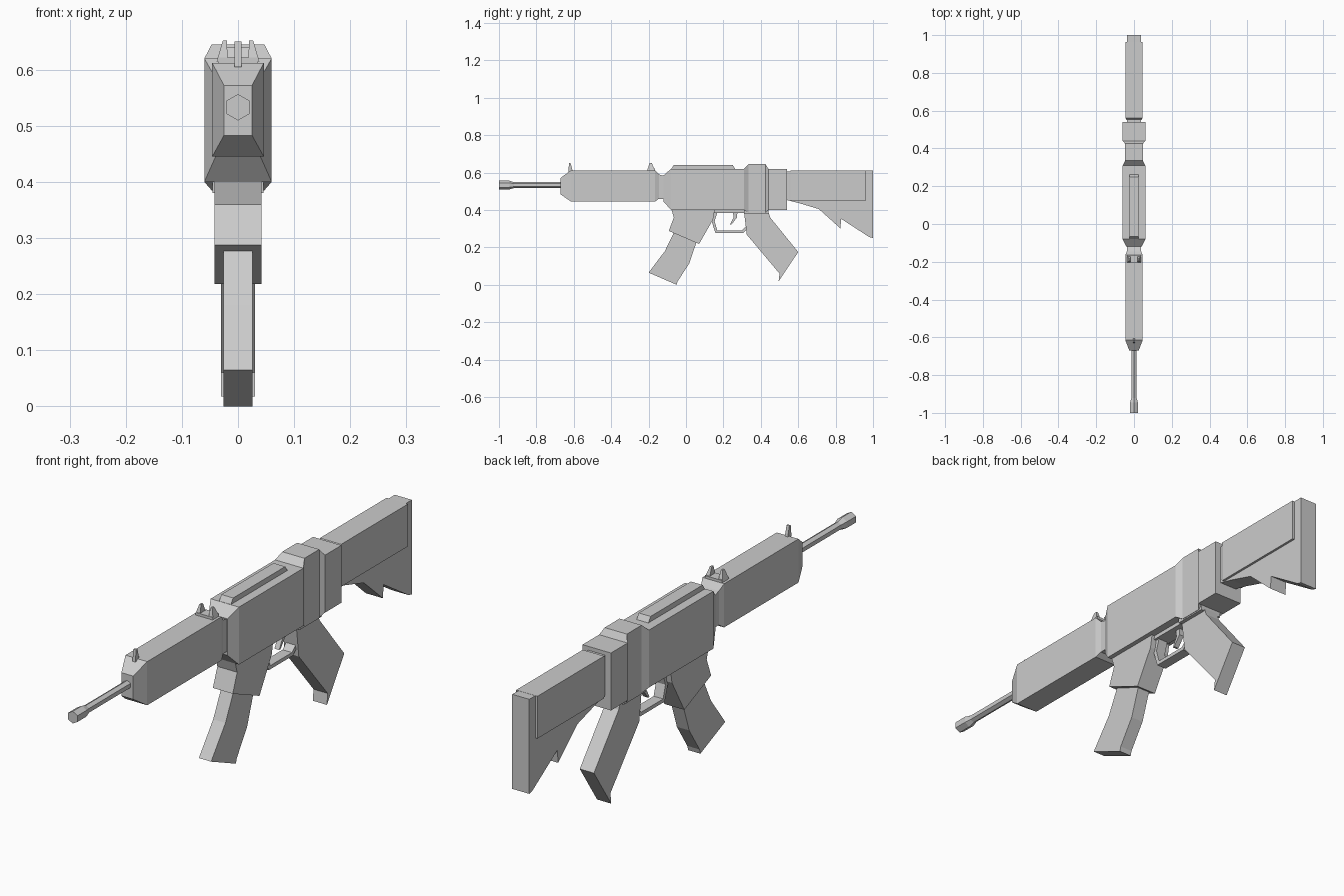
import bpy, bmesh, math
from mathutils import Vector

if "Cube" in bpy.data.objects:
    bpy.data.objects.remove(bpy.data.objects["Cube"])


def finish(name, bm):
    bmesh.ops.recalc_face_normals(bm, faces=bm.faces)
    mesh = bpy.data.meshes.new(name)
    bm.to_mesh(mesh)
    bm.free()
    ob = bpy.data.objects.new(name, mesh)
    bpy.context.collection.objects.link(ob)
    return ob


def skin(name, rings):
    """Join equal-sized closed rings and cap both ends."""
    bm = bmesh.new()
    vs = [[bm.verts.new(p) for p in r] for r in rings]
    n = len(vs[0])
    for a, b in zip(vs, vs[1:]):
        for i in range(n):
            bm.faces.new((a[i], a[(i + 1) % n], b[(i + 1) % n], b[i]))
    bm.faces.new(vs[0])
    bm.faces.new(vs[-1])
    return finish(name, bm)


def loft(name, sections):
    """Rectangular sections (y, half width, z low, z high)."""
    return skin(name, [[(-w, y, a), (w, y, a), (w, y, b), (-w, y, b)]
                       for y, w, a, b in sections])


def plate(name, pts, w):
    """Side profile (y, z) extruded across x."""
    return skin(name, [[(x, y, z) for y, z in pts] for x in (-w, w)])


def hex_rod(name, sections, z):
    """Six-sided rod, sections (y, radius)."""
    return skin(name, [[(r * math.sin(k * math.pi / 3), y, z + r * math.cos(k * math.pi / 3))
                        for k in range(6)] for y, r in sections])


# Receiver with waisted rear hump, and its top rail
loft("receiver", [(-.12, .04, .445, .585), (-.08, .06, .40, .62), (.31, .06, .40, .62),
                  (.335, .047, .385, .645), (.425, .047, .385, .645),
                  (.44, .06, .40, .62), (.54, .06, .40, .62)])
plate("top_rail", [(-.085, .61), (-.065, .64), (.25, .64), (.27, .61)], .025)
loft("lower_strip", [(.14, .03, .385, .41), (.33, .03, .385, .41)])
loft("grip_mount", [(.31, .045, .38, .42), (.44, .045, .38, .42)])

# Handguard and barrel
loft("handguard", [(-.67, .025, .483, .572), (-.615, .046, .445, .612),
                   (-.165, .046, .445, .612), (-.145, .038, .46, .59), (-.11, .038, .46, .58)])
hex_rod("barrel", [(-.94, .016), (-.66, .016)], .533)
hex_rod("muzzle", [(-1, .0235), (-.945, .0235), (-.92, .016)], .533)

# Sights
plate("front_sight", [(-.63, .605), (-.625, .65), (-.617, .65), (-.605, .605)], .006)
loft("rear_sight_base", [(-.205, .036, .6, .622), (-.165, .036, .6, .622)])
for side, label in ((-1, "left"), (1, "right")):
    skin("rear_sight_" + label,
         [[(side * a, -.205, .615), (side * b, -.205, .615),
           (side * b, -.168, .615), (side * a, -.168, .615)] if low else
          [(side * a, -.195, .652), (side * b, -.195, .652),
           (side * b, -.183, .652), (side * a, -.183, .652)]
          for low, a, b in ((True, .018, .038), (False, .02, .027))])

# Magazine well and curved magazine
plate("magazine_well", [(-.08, .41), (-.065, .36), (-.092, .288), (.07, .218),
                        (.145, .35), (.155, .41)], .042)
plate("magazine", [(-.06, .29), (-.113, .18), (-.19, .078), (-.2, .065), (-.05, .0),
                   (-.045, .018), (.018, .115), (.06, .24)], .026)

# Pistol grip with forward toe
plate("grip", [(.31, .39), (.325, .268), (.5, .06), (.495, .018), (.6, .175),
               (.45, .36), (.44, .39)], .03)

# Trigger guard swept from an outer and inner outline
outer = [(.155, .395), (.137, .34), (.157, .277), (.305, .277), (.33, .30)]
inner = [(.17, .395), (.153, .34), (.167, .291), (.298, .291), (.33, .32)]
skin("trigger_guard", [[(-.02, *o), (.02, *o), (.02, *i), (-.02, *i)]
                       for o, i in zip(outer, inner)])
skin("trigger", [[(-.01, y, z), (.01, y, z), (.01, y + t, z), (-.01, y + t, z)]
                 for y, z, t in ((.25, .395, .025), (.255, .36, .018), (.235, .322, .008))])

# Stock: core with cut-out underside, wider cheek shell
plate("stock_core", [(.53, .605), (1, .612), (1, .25), (.98, .255), (.83, .352), (.825, .302),
                     (.71, .405), (.60, .438), (.53, .455)], .036)
loft("stock_shell", [(.55, .04, .46, .60), (.56, .045, .45, .612), (.963, .045, .45, .612)])
